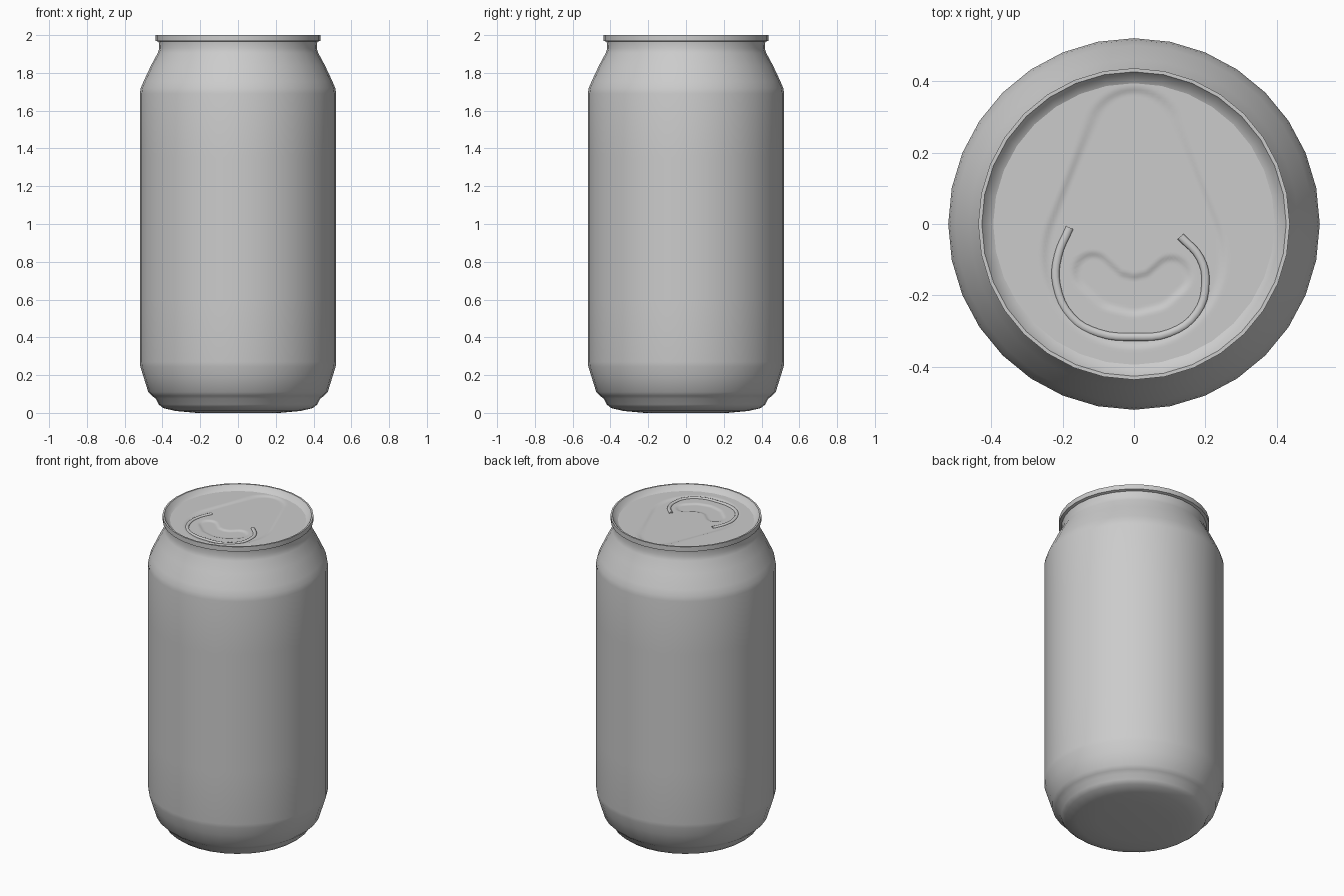
import bpy, bmesh, math
from mathutils import Vector

if "Cube" in bpy.data.objects:
    bpy.data.objects.remove(bpy.data.objects["Cube"])

mat = bpy.data.materials.new("aluminium grey")
mat.diffuse_color = (0.6, 0.6, 0.6, 1)
mat.use_nodes = True
mat.node_tree.nodes["Principled BSDF"].inputs["Base Color"].default_value = mat.diffuse_color


def finish(name, bm, angle=40):
    bmesh.ops.recalc_face_normals(bm, faces=bm.faces)
    me = bpy.data.meshes.new(name)
    bm.to_mesh(me)
    bm.free()
    ob = bpy.data.objects.new(name, me)
    bpy.context.collection.objects.link(ob)
    me.materials.append(mat)
    bpy.ops.object.select_all(action='DESELECT')
    ob.select_set(True)
    bpy.context.view_layer.objects.active = ob
    bpy.ops.object.shade_smooth_by_angle(angle=math.radians(angle))
    return ob


def rings(bm, levels, seg, height=None):
    """Rings of vertices from (radius, z) levels, bridged with quads."""
    prev = None
    for r, z in levels:
        cur = []
        for i in range(seg):
            a = 2 * math.pi * i / seg
            x, y = r * math.cos(a), r * math.sin(a)
            cur.append(bm.verts.new((x, y, height(x, y) if height else z)))
        if prev:
            for i in range(seg):
                j = (i + 1) % seg
                bm.faces.new((prev[i], prev[j], cur[j], cur[i]))
        prev = cur
    return prev


# Can body: turned profile from the base up over the rolled rim
profile = [(0.22, 0.0), (0.33, 0.01), (0.395, 0.025), (0.42, 0.045),
           (0.435, 0.075), (0.455, 0.09), (0.475, 0.11), (0.50, 0.19),
           (0.517, 0.245), (0.52, 0.27), (0.52, 0.6), (0.52, 1.0),
           (0.52, 1.35), (0.52, 1.69), (0.515, 1.72), (0.50, 1.755),
           (0.46, 1.84), (0.425, 1.905), (0.417, 1.93), (0.42, 1.965),
           (0.436, 1.97), (0.436, 2.0), (0.426, 2.0), (0.41, 1.978),
           (0.394, 1.97)]
bm = bmesh.new()
rings(bm, profile, 32)
bm.verts.ensure_lookup_table()
bm.faces.new(list(bm.verts)[:32])
finish("can_body", bm)


# Lid with pressed recesses
def path_distance(p, pts):
    best = 9
    for a, b in zip(pts, pts[1:]):
        d = b - a
        t = max(0, min(1, (p - a).dot(d) / d.dot(d)))
        best = min(best, (p - a - d * t).length)
    return best


def step(d, w):
    """1 inside, 0 outside, smooth over a band of width 2w."""
    t = max(0, min(1, 0.5 - d / (2 * w)))
    return t * t * (3 - 2 * t)


def teardrop(x, y, y0=-0.09, r0=0.25, y1=0.25, r1=0.125):
    h = y1 - y0
    b = (r0 - r1) / h
    a = math.sqrt(1 - b * b)
    x, y = abs(x), y - y0
    k = a * y - b * x
    if k < 0:
        return math.hypot(x, y) - r0
    if k > a * h:
        return math.hypot(x, y - h) - r1
    return x * a + y * b - r0


finger = [Vector(p) for p in [(-0.115, -0.135), (-0.06, -0.185), (0, -0.2),
                              (0.06, -0.185), (0.105, -0.145)]]


def lid_height(x, y):
    z = 1.97 - 0.006 * step(teardrop(x, y), 0.012)
    return z - 0.006 * step(path_distance(Vector((x, y)), finger) - 0.05, 0.01)


bm = bmesh.new()
n = 56
levels = [(0.396 * (n - i) / n, 0) for i in range(n)]
last = rings(bm, levels, 128, lid_height)
bm.faces.new(last)
lid = finish("lid", bm)

# Raised pull ring, an open loop on the lid
loop = [(-0.18, -0.01), (-0.213, -0.09), (-0.217, -0.17), (-0.175, -0.26),
        (-0.1, -0.305), (0, -0.316), (0.1, -0.305), (0.175, -0.25),
        (0.2, -0.165), (0.185, -0.095), (0.13, -0.035)]
cu = bpy.data.curves.new("pull_ring", 'CURVE')
cu.dimensions = '3D'
cu.bevel_depth = 0.011
cu.bevel_resolution = 2
cu.use_fill_caps = True
sp = cu.splines.new('BEZIER')
sp.bezier_points.add(len(loop) - 1)
for bp, (x, y) in zip(sp.bezier_points, loop):
    bp.co = (x, y, 0)
    bp.handle_left_type = bp.handle_right_type = 'AUTO'
sp.resolution_u = 4
ring = bpy.data.objects.new("pull_ring", cu)
ring.location.z = 1.964
ring.scale.z = 0.7
cu.materials.append(mat)
bpy.context.collection.objects.link(ring)
